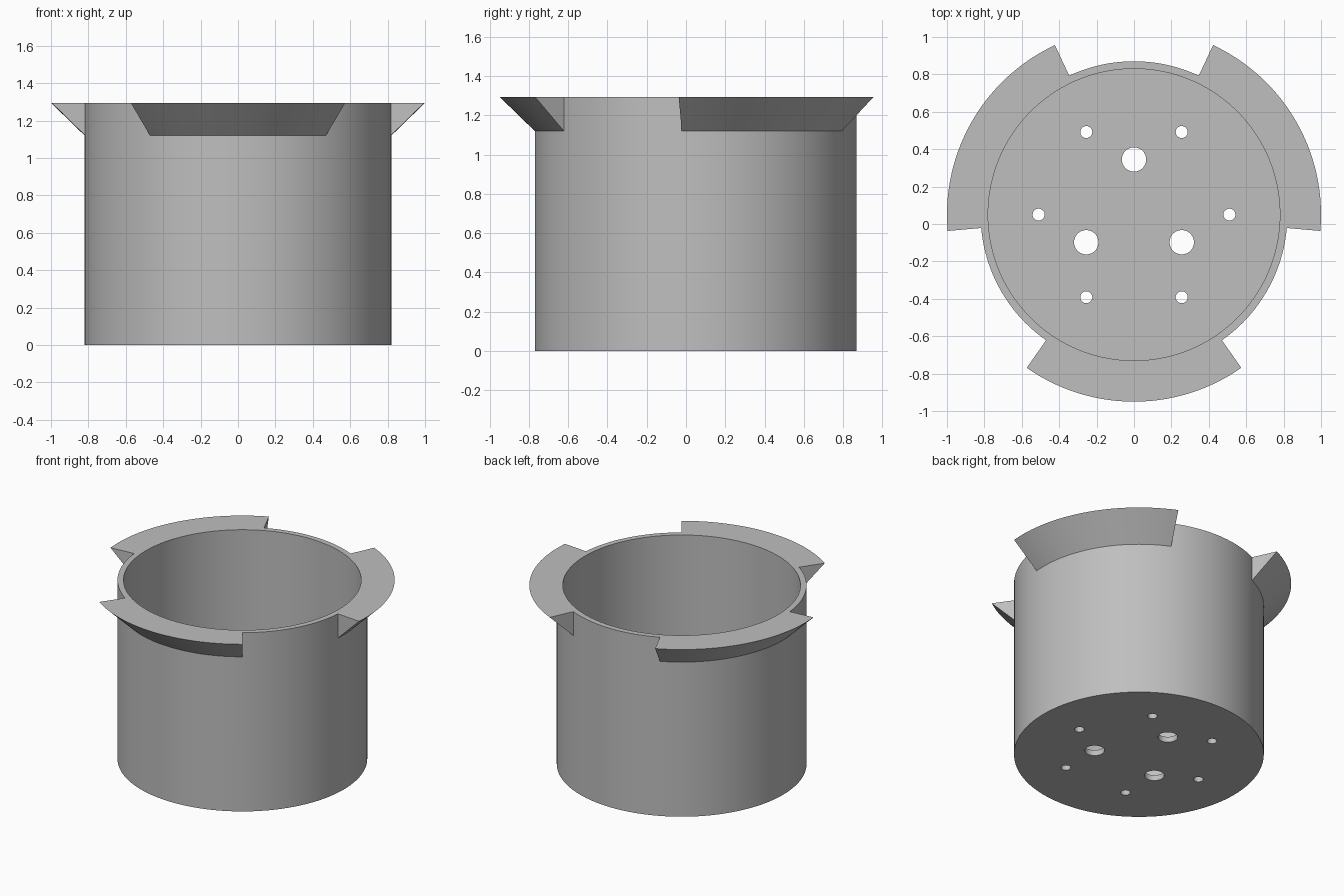
import bpy, bmesh, math

if "Cube" in bpy.data.objects:
    bpy.data.objects.remove(bpy.data.objects["Cube"])

CY = 0.05                       # cup axis offset in y
R_OUT, R_IN, R_LIP = 0.82, 0.78, 1.0
H, LIP_Z, FLOOR = 1.295, 1.12, 0.04
SEG = 144                       # 2.5 degrees per segment

grey = bpy.data.materials.new("grey plastic")
grey.diffuse_color = (0.52, 0.52, 0.52, 1)
grey.use_nodes = True
grey.node_tree.nodes["Principled BSDF"].inputs["Base Color"].default_value = grey.diffuse_color


def polar(r, deg, z):
    a = math.radians(deg)
    return (r * math.cos(a), CY + r * math.sin(a), z)


def has_lip(deg):
    # three 70 degree tabs centred on 30, 150 and 270 degrees
    return abs((deg - 30 + 60) % 120 - 60) < 35


# Cup with bevelled rim tabs, swept segment by segment
bm = bmesh.new()
step = 360 / SEG
profile = [(R_OUT, 0), (R_OUT, LIP_Z), (R_OUT, H), (R_IN, H), (R_IN, FLOOR)]
rings = [[bm.verts.new(polar(r, i * step, z)) for i in range(SEG)] for r, z in profile]
low, root, rim, inner, floor = rings
lip = {}


def lip_vert(i):
    if i not in lip:
        lip[i] = bm.verts.new(polar(R_LIP, i * step, H))
    return lip[i]


def band(a, b, i, j):
    bm.faces.new((a[i], a[j], b[j], b[i]))


for i in range(SEG):
    j = (i + 1) % SEG
    here = has_lip((i + 0.5) * step)
    band(low, root, i, j)
    band(rim, inner, i, j)
    band(inner, floor, i, j)
    if here:
        a, b = lip_vert(i), lip_vert(j)
        bm.faces.new((root[i], root[j], b, a))
        bm.faces.new((a, b, rim[j], rim[i]))
    else:
        band(root, rim, i, j)
    # triangular tab ends
    if here != has_lip((i - 0.5) * step):
        bm.faces.new((root[i], lip_vert(i), rim[i]))
bm.faces.new(low)
bm.faces.new(floor)
bmesh.ops.recalc_face_normals(bm, faces=bm.faces)
mesh = bpy.data.meshes.new("cup")
bm.to_mesh(mesh)
bm.free()
cup = bpy.data.objects.new("cup", mesh)
bpy.context.collection.objects.link(cup)
mesh.materials.append(grey)

# Floor holes: three large, six small
holes = [(0.295, a, 0.065) for a in (90, 210, 330)]
holes += [(0.51, a, 0.032) for a in range(0, 360, 60)]
bm = bmesh.new()
for dist, ang, rad in holes:
    made = bmesh.ops.create_cone(bm, cap_ends=True, segments=48, radius1=rad, radius2=rad, depth=0.3)
    bmesh.ops.translate(bm, verts=made["verts"], vec=polar(dist, ang, 0))
cut_mesh = bpy.data.meshes.new("hole_cutter")
bm.to_mesh(cut_mesh)
bm.free()
cut_mesh.materials.append(grey)
cutter = bpy.data.objects.new("hole_cutter", cut_mesh)
bpy.context.collection.objects.link(cutter)
cutter.hide_render = True

mod = cup.modifiers.new("floor_holes", "BOOLEAN")
mod.operation, mod.solver, mod.object = "DIFFERENCE", "EXACT", cutter
bpy.context.view_layer.objects.active = cup
cup.select_set(True)
bpy.ops.object.modifier_apply(modifier=mod.name)
bpy.data.objects.remove(cutter)
bpy.ops.object.shade_smooth_by_angle(angle=math.radians(30))
